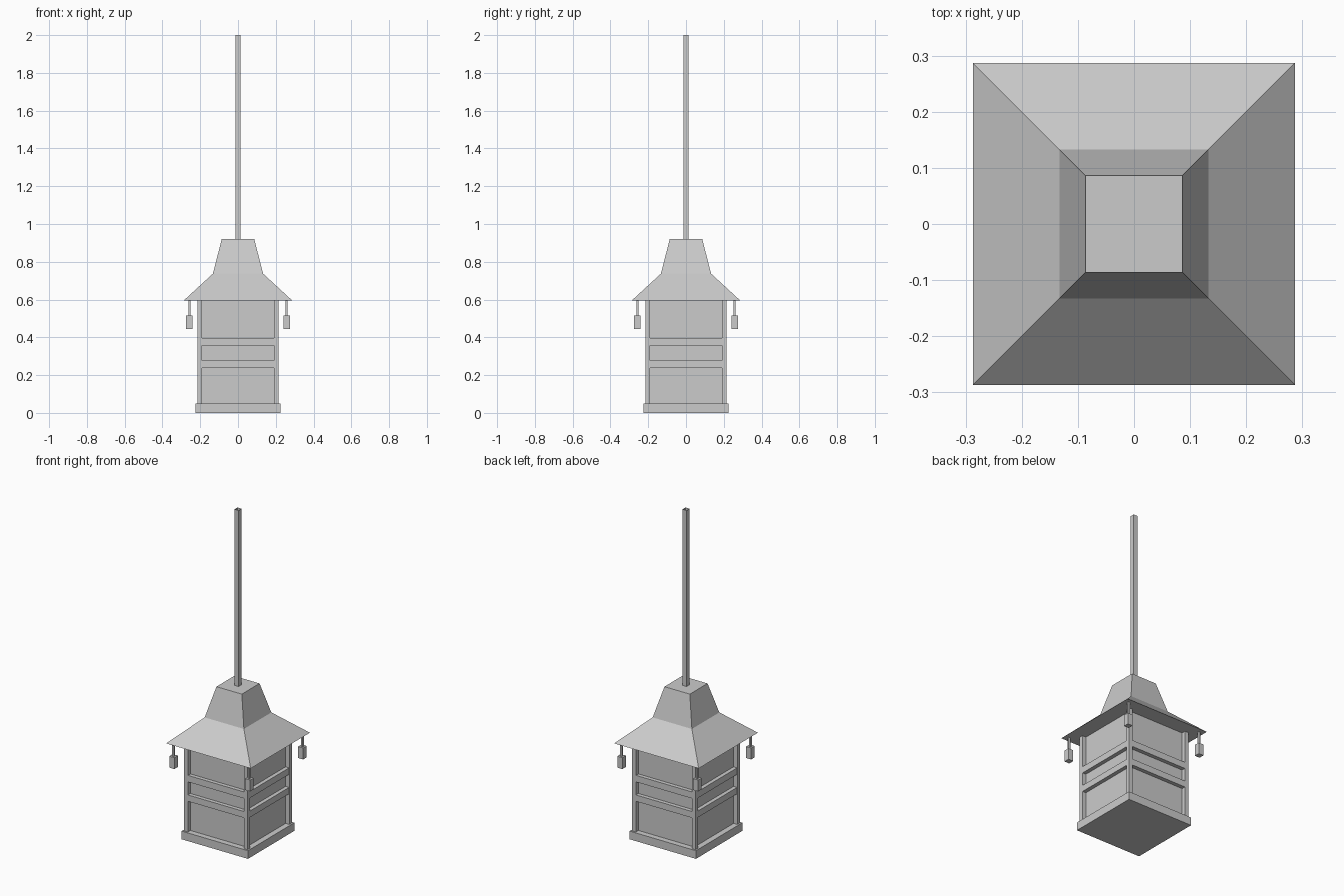
import bpy, bmesh

cube = bpy.data.objects.get("Cube")
if cube:
    bpy.data.objects.remove(cube, do_unlink=True)

grey = bpy.data.materials.new("plain grey")
grey.use_nodes = True
COLOUR = (0.6, 0.6, 0.6, 1)
grey.diffuse_color = COLOUR
grey.node_tree.nodes["Principled BSDF"].inputs["Base Color"].default_value = COLOUR

CORNERS = [(-1, -1), (1, -1), (1, 1), (-1, 1)]


def square_loft(name, profile, centre=(0, 0), caps=True):
    """Stack square rings given as (half width, height) pairs."""
    bm = bmesh.new()
    rings = [[bm.verts.new((sx * w, sy * w, z)) for sx, sy in CORNERS]
             for w, z in profile]
    for low, high in zip(rings, rings[1:]):
        for i in range(4):
            j = (i + 1) % 4
            bm.faces.new((low[i], low[j], high[j], high[i]))
    if caps:
        bm.faces.new(rings[0][::-1])
        bm.faces.new(rings[-1])
    mesh = bpy.data.meshes.new(name)
    bm.to_mesh(mesh)
    bm.free()
    mesh.materials.append(grey)
    obj = bpy.data.objects.new(name, mesh)
    obj.location = (centre[0], centre[1], 0)
    bpy.context.collection.objects.link(obj)
    return obj


EAVE = 0.595
WALL, POST = 0.19, 0.215

# Body: plinth, recessed walls and two rails wrapping around
square_loft("base_plinth", [(0.225, 0), (0.225, 0.05)])
square_loft("lantern_walls", [(WALL, 0.05), (WALL, EAVE)])
for name, low, high in [("lower_rail", 0.238, 0.277), ("upper_rail", 0.357, 0.397)]:
    square_loft(name, [(POST - 0.001, low), (POST - 0.001, high)])

# Two-pitch roof with a flat underside
square_loft("roof", [(0.287, EAVE), (0.133, 0.737), (0.086, 0.92)])

# Hanging rod, an open square tube
square_loft("hanging_rod", [(0.014, 0.92), (0.014, 2.0)], caps=False)

# Corner posts and the small pendants below the eaves
for sx, sy in CORNERS:
    side = ("back" if sy > 0 else "front") + ("_left" if sx > 0 else "_right")
    mid, half = (POST + WALL) / 2, (POST - WALL) / 2
    square_loft(side + "_post", [(half, 0.05), (half, EAVE)], (sx * mid, sy * mid))
    spot = (sx * 0.257, sy * 0.257)
    square_loft(side + "_pendant_cord", [(0.006, 0.515), (0.006, EAVE)], spot)
    square_loft(side + "_pendant", [(0.017, 0.445), (0.017, 0.515)], spot)
